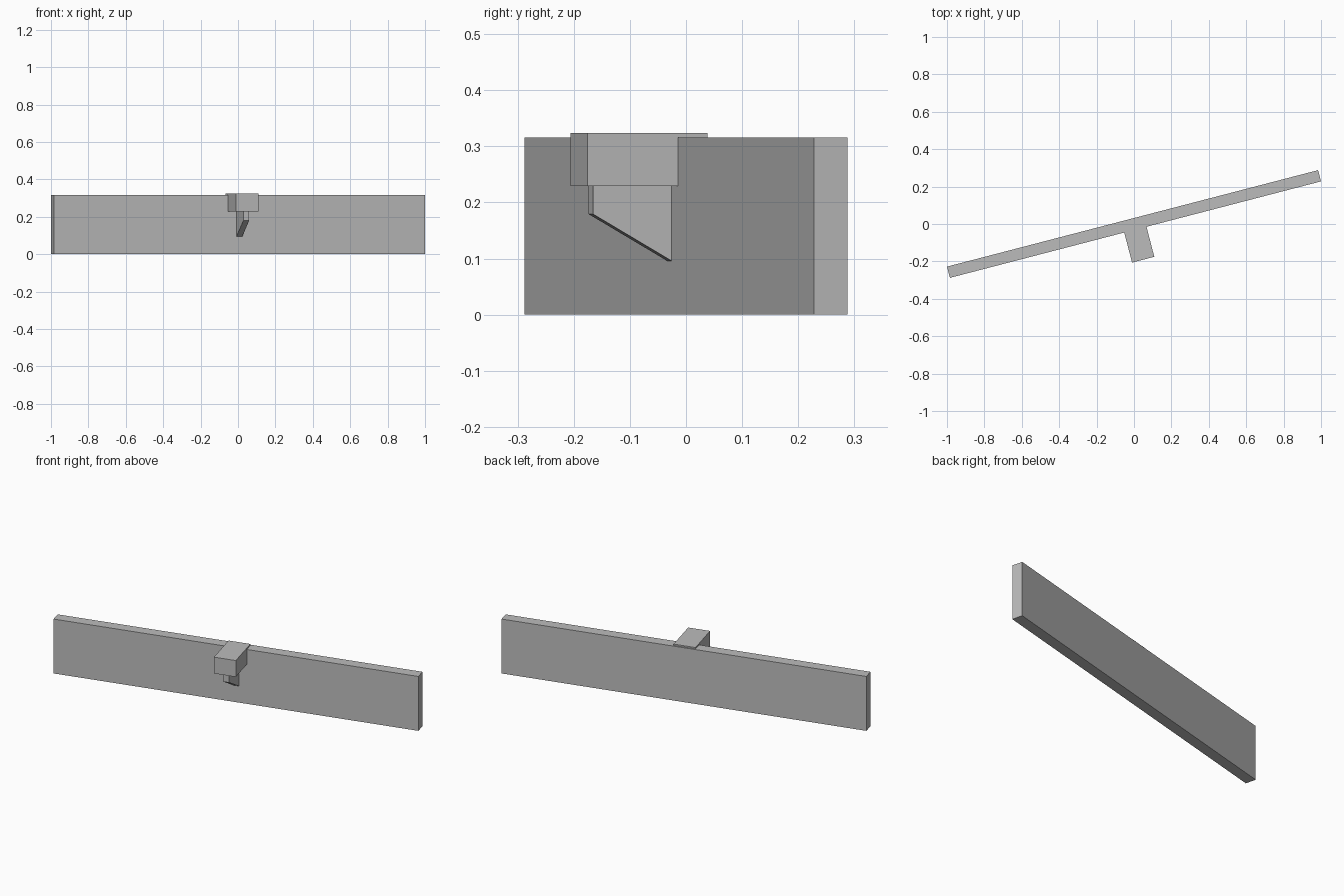
import bpy
import bmesh
import math

cube = bpy.data.objects.get("Cube")
if cube:
    bpy.data.objects.remove(cube, do_unlink=True)

TURN = math.radians(14.57)  # the whole model is turned about z

grey = bpy.data.materials.new("mid grey")
grey.use_nodes = True
colour = (0.5, 0.5, 0.5, 1)
grey.diffuse_color = colour
grey.node_tree.nodes["Principled BSDF"].inputs["Base Color"].default_value = colour


def prism(name, x0, x1, profile):
    """Extrude a (y, z) side profile from x0 to x1, then turn the part."""
    bm = bmesh.new()
    face = bm.faces.new([bm.verts.new((x0, y, z)) for y, z in profile])
    side = bmesh.ops.extrude_face_region(bm, geom=[face])
    verts = [g for g in side["geom"] if isinstance(g, bmesh.types.BMVert)]
    bmesh.ops.translate(bm, verts=verts, vec=(x1 - x0, 0, 0))
    bmesh.ops.recalc_face_normals(bm, faces=bm.faces)
    mesh = bpy.data.meshes.new(name)
    bm.to_mesh(mesh)
    bm.free()
    mesh.materials.append(grey)
    obj = bpy.data.objects.new(name, mesh)
    obj.rotation_euler.z = TURN
    bpy.context.collection.objects.link(obj)
    return obj


def rect(y0, y1, z0, z1):
    return [(y0, z0), (y1, z0), (y1, z1), (y0, z1)]


# Long upright board
prism("board", -1.025, 1.025, rect(-0.031, 0.031, 0, 0.316))

# Block sitting over the top edge of the board
prism("bracket_block", -0.062, 0.061, rect(-0.197, 0.0235, 0.229, 0.324))

# Slanted rib under the block
prism("support_rib", -0.016, 0.016,
      [(-0.031, 0.096), (-0.031, 0.229), (-0.175, 0.229), (-0.175, 0.179)])
